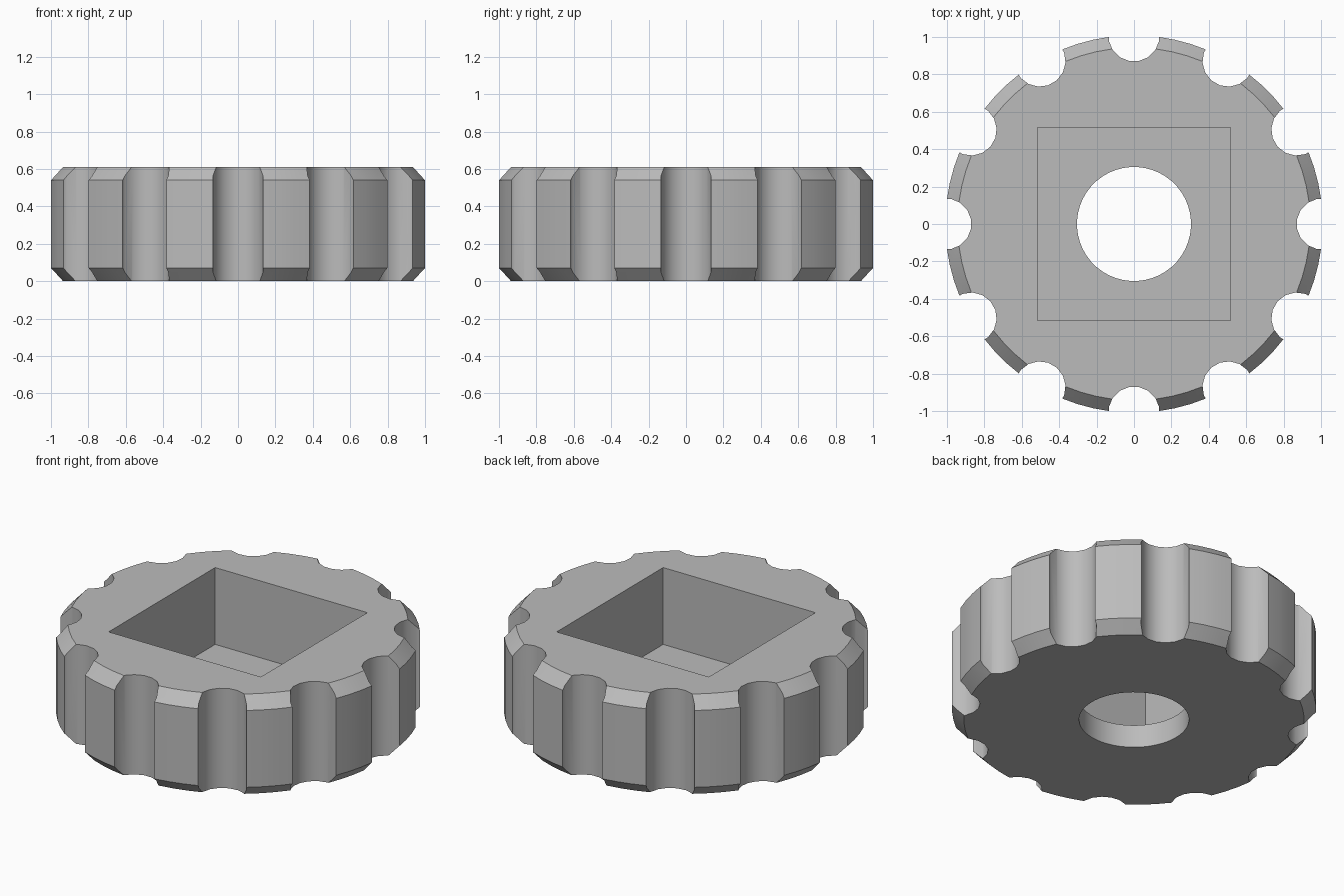
import bpy, math

cube = bpy.data.objects.get("Cube")
if cube:
    bpy.data.objects.remove(cube, do_unlink=True)

HEIGHT, CHAMFER, RADIUS = 0.61, 0.07, 1.009
FLOOR, POCKET, BORE = 0.14, 0.515, 0.305
NOTCHES, NOTCH_R, NOTCH_AT = 12, 0.137, 1.006

grey = bpy.data.materials.new("grey")
grey.use_nodes = True
colour = (0.5, 0.5, 0.5, 1)
grey.diffuse_color = colour
grey.node_tree.nodes["Principled BSDF"].inputs["Base Color"].default_value = colour


def lathe(name, profile, sides):
    """Closed solid of revolution from (radius, z) pairs, bottom to top."""
    verts = [(r * math.cos(a), r * math.sin(a), z)
             for r, z in profile
             for a in (2 * math.pi * (i + 0.5) / sides for i in range(sides))]
    faces = [list(range(sides))[::-1],
             [len(verts) - sides + i for i in range(sides)]]
    for row in range(len(profile) - 1):
        for i in range(sides):
            j = (i + 1) % sides
            lo, hi = row * sides, (row + 1) * sides
            faces.append((lo + i, lo + j, hi + j, hi + i))
    mesh = bpy.data.meshes.new(name)
    mesh.from_pydata(verts, [], faces)
    mesh.materials.append(grey)
    obj = bpy.data.objects.new(name, mesh)
    bpy.context.collection.objects.link(obj)
    return obj


def cut(target, cutter):
    """Subtract the cutter from the target, then discard the cutter."""
    cutter.hide_render = True
    bpy.context.view_layer.objects.active = target
    mod = target.modifiers.new("cut", "BOOLEAN")
    mod.operation, mod.solver, mod.object = "DIFFERENCE", "EXACT", cutter
    bpy.ops.object.modifier_apply(modifier=mod.name)
    bpy.data.objects.remove(cutter, do_unlink=True)


# Chamfered disc
inner = RADIUS - 0.066
knob = lathe("knob_body", [(inner, 0), (RADIUS, CHAMFER),
                           (RADIUS, HEIGHT - CHAMFER), (inner, HEIGHT)], 72)

# Finger grooves around the rim
for k in range(NOTCHES):
    angle = 2 * math.pi * k / NOTCHES
    groove = lathe("groove_cutter", [(NOTCH_R, -0.2), (NOTCH_R, 1)], 16)
    groove.location = (NOTCH_AT * math.cos(angle), NOTCH_AT * math.sin(angle), 0)
    groove.rotation_euler.z = angle
    cut(knob, groove)

# Square pocket open at the top
pocket = lathe("pocket_cutter", [(POCKET * math.sqrt(2), FLOOR),
                                 (POCKET * math.sqrt(2), 1)], 4)
cut(knob, pocket)

# Round bore through the pocket floor
cut(knob, lathe("bore_cutter", [(BORE, -0.2), (BORE, 0.4)], 48))

# Smooth curved walls, sharp edges kept
bpy.ops.object.select_all(action="DESELECT")
knob.select_set(True)
bpy.context.view_layer.objects.active = knob
bpy.ops.object.shade_smooth_by_angle(angle=math.radians(30))
